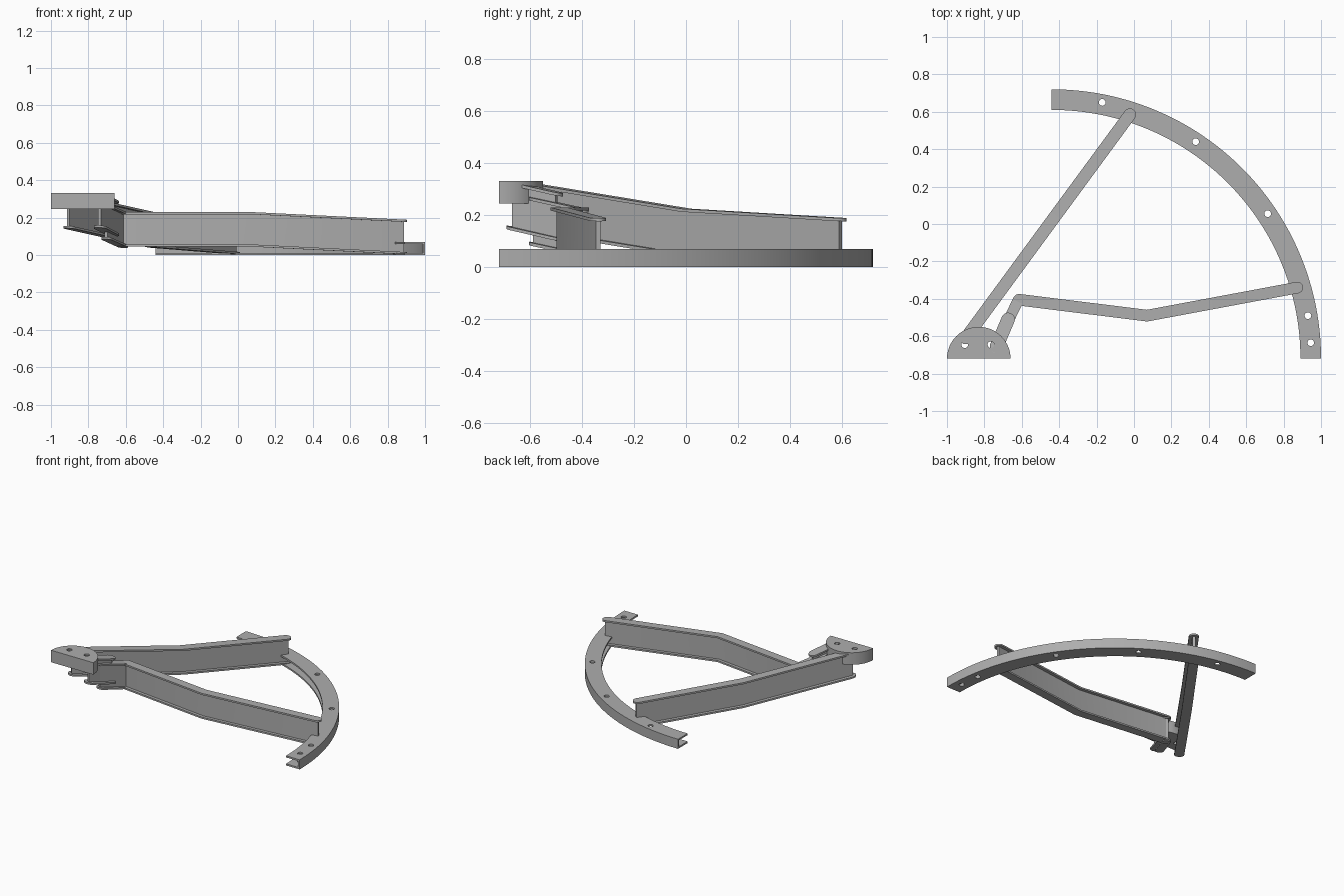
import bpy, bmesh, math
from mathutils import Vector, Matrix

cube = bpy.data.objects.get("Cube")
if cube:
    bpy.data.objects.remove(cube, do_unlink=True)

# Single painted steel colour
steel = bpy.data.materials.new("grey_steel")
steel.use_nodes = True
grey = (0.42, 0.42, 0.42, 1)
steel.diffuse_color = grey
steel.node_tree.nodes["Principled BSDF"].inputs["Base Color"].default_value = grey

BEAM_HEIGHT = 0.185
FLANGE = 0.012
WEB = 0.018


def make_object(name, bm):
    bmesh.ops.recalc_face_normals(bm, faces=bm.faces)
    mesh = bpy.data.meshes.new(name)
    bm.to_mesh(mesh)
    bm.free()
    mesh.materials.append(steel)
    obj = bpy.data.objects.new(name, mesh)
    bpy.context.collection.objects.link(obj)
    return obj


def activate(obj):
    bpy.ops.object.select_all(action='DESELECT')
    obj.select_set(True)
    bpy.context.view_layer.objects.active = obj


def smooth(obj):
    activate(obj)
    bpy.ops.object.shade_smooth_by_angle(angle=math.radians(30))


def drill(obj, spots, radius=0.018):
    """Cut vertical bolt holes through an object."""
    bm = bmesh.new()
    for x, y in spots:
        bmesh.ops.create_cone(bm, cap_ends=True, segments=20, radius1=radius, radius2=radius,
                              depth=1, matrix=Matrix.Translation((x, y, 0.2)))
    cutter = make_object("hole_cutter", bm)
    cutter.hide_render = True
    mod = obj.modifiers.new("holes", 'BOOLEAN')
    mod.operation = 'DIFFERENCE'
    mod.solver = 'EXACT'
    mod.object = cutter
    activate(obj)
    bpy.ops.object.modifier_apply(modifier=mod.name)
    bpy.data.objects.remove(cutter, do_unlink=True)


def strip(bm, rows, depth):
    """Closed slab from rows of (centre, sideways vector), hanging down by depth."""
    rings = []
    for c, side in rows:
        down = Vector((0, 0, depth))
        rings.append([bm.verts.new(p) for p in (c + side, c - side, c - side - down, c + side - down)])
    for a, b in zip(rings, rings[1:]):
        for i in range(4):
            j = (i + 1) % 4
            bm.faces.new((a[i], a[j], b[j], b[i]))
    bm.faces.new(rings[0])
    bm.faces.new(rings[-1][::-1])


def beam(name, path, half_width):
    """I-beam along a path of top points; flanges have rounded ends."""
    pts = [Vector(p) for p in path]
    dirs = [(b - a) / (b - a).xy.length for a, b in zip(pts, pts[1:])]
    sides = [Vector((-d.y, d.x, 0)) for d in dirs]
    joints = [sides[0]]
    for s, t in zip(sides, sides[1:]):
        m = (s + t).normalized()
        joints.append(m / m.dot(s))
    joints.append(sides[-1])

    def rows(width, caps):
        body = [(p, j * width) for p, j in zip(pts, joints)]
        if not caps:
            body[0] = (pts[0] - dirs[0] * 0.012, body[0][1])
            body[-1] = (pts[-1] + dirs[-1] * 0.012, body[-1][1])
            return body
        angles = [math.radians(a) for a in (15, 30, 45, 60, 75, 88)]
        start = [(pts[0] - dirs[0] * width * math.sin(a), sides[0] * width * math.cos(a)) for a in angles]
        end = [(pts[-1] + dirs[-1] * width * math.sin(a), sides[-1] * width * math.cos(a)) for a in angles]
        return start[::-1] + body + end

    bm = bmesh.new()
    flange = rows(half_width, True)
    low = Vector((0, 0, BEAM_HEIGHT - FLANGE))
    strip(bm, flange, FLANGE)
    strip(bm, [(c - low, s) for c, s in flange], FLANGE)
    top = Vector((0, 0, FLANGE))
    strip(bm, [(c - top, s) for c, s in rows(WEB / 2, False)], BEAM_HEIGHT - 2 * FLANGE)
    smooth(make_object(name, bm))


# Quarter-circle channel rail, open towards the pivot
centre = Vector((-0.44, -0.72, 0))
inner, outer, height, wall = 1.33, 1.44, 0.07, 0.012
profile = [(inner, 0), (outer, 0), (outer, height), (inner, height),
           (inner, height - wall), (outer - wall, height - wall), (outer - wall, wall), (inner, wall)]
bm = bmesh.new()
steps = 64
rings = []
for k in range(steps + 1):
    a = math.pi / 2 * k / steps
    rings.append([bm.verts.new(centre + Vector((r * math.cos(a), r * math.sin(a), z))) for r, z in profile])
for a, b in zip(rings, rings[1:]):
    for i in range(len(profile)):
        j = (i + 1) % len(profile)
        bm.faces.new((a[i], a[j], b[j], b[i]))
bm.faces.new(rings[0])
bm.faces.new(rings[-1][::-1])
rail = make_object("curved_rail", bm)
drill(rail, [(-0.17, 0.65), (0.33, 0.44), (0.715, 0.055), (0.93, -0.49), (0.945, -0.635)])
smooth(rail)

# Half-round pivot block
bm = bmesh.new()
outline = [(-0.83 + 0.17 * math.cos(math.pi * k / 32), -0.72 + 0.17 * math.sin(math.pi * k / 32))
           for k in range(33)]
base = bm.faces.new([bm.verts.new((x, y, 0.245)) for x, y in outline])
lifted = bmesh.ops.extrude_face_region(bm, geom=[base])["geom"]
bmesh.ops.translate(bm, vec=(0, 0, 0.087), verts=[v for v in lifted if isinstance(v, bmesh.types.BMVert)])
pivot = make_object("pivot_block", bm)
drill(pivot, [(-0.905, -0.645), (-0.765, -0.645)])
smooth(pivot)

# Arms joining the pivot block to the rail
beam("long_arm", [(-0.90, -0.61, 0.325), (-0.452, 0.0, 0.225), (-0.022, 0.585, 0.19)], 0.033)
beam("bent_arm", [(-0.615, -0.405, 0.23), (0.07, -0.49, 0.23), (0.873, -0.34, 0.19)], 0.031)
beam("arm_link", [(-0.70, -0.575, 0.265), (-0.618, -0.405, 0.228)], 0.029)
beam("pivot_stub", [(-0.735, -0.655, 0.325), (-0.673, -0.51, 0.292)], 0.036)
